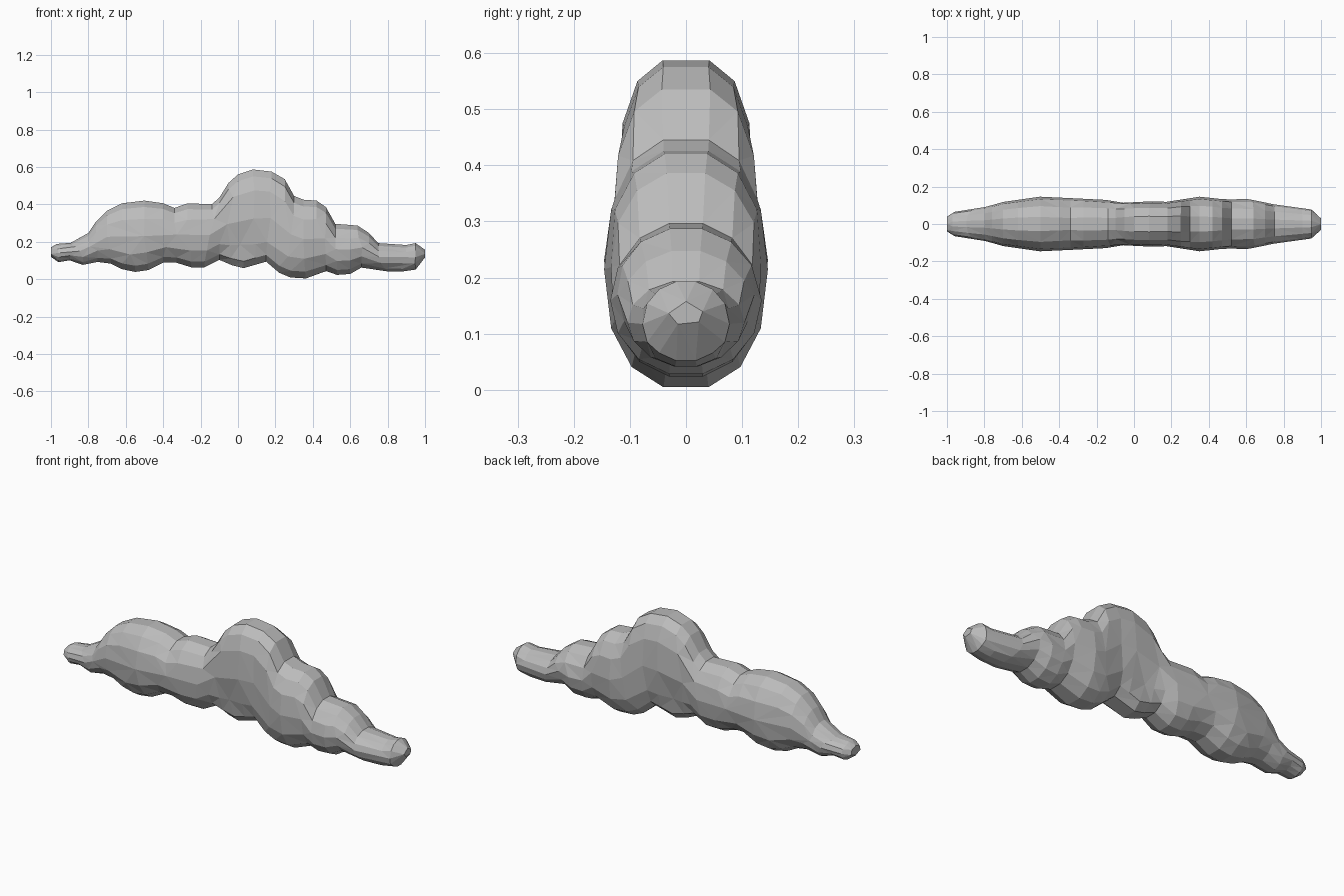
import bpy
import bmesh
import math

SIDES = 14

if "Cube" in bpy.data.objects:
    bpy.data.objects.remove(bpy.data.objects["Cube"], do_unlink=True)

# Silhouette curves of the cloud: (x, value)
upper_edge = [(-1, .17), (-.97, .19), (-.9, .195), (-.86, .215), (-.8, .25),
              (-.76, .31), (-.7, .37), (-.62, .41), (-.5, .425), (-.4, .41),
              (-.34, .385), (-.27, .41), (-.14, .405), (-.1, .44), (-.05, .52),
              (0, .565), (.08, .592), (.18, .58), (.25, .54), (.3, .45),
              (.35, .43), (.42, .425), (.47, .39), (.52, .3), (.64, .29),
              (.7, .25), (.75, .195), (.9, .185), (.95, .195), (1, .155)]
lower_edge = [(-1, .12), (-.96, .09), (-.9, .1), (-.83, .075), (-.75, .09),
              (-.68, .08), (-.62, .05), (-.55, .035), (-.48, .045), (-.4, .085),
              (-.33, .085), (-.25, .06), (-.18, .06), (-.1, .1), (-.03, .07),
              (.03, .055), (.1, .075), (.15, .09), (.22, .03), (.28, .005),
              (.36, 0), (.42, .02), (.47, .04), (.53, .02), (.6, .025),
              (.66, .06), (.8, .04), (.88, .04), (.95, .05), (1, .115)]
half_depth = [(-1, .04), (-.96, .065), (-.8, .09), (-.7, .118), (-.5, .146),
              (-.15, .13), (-.07, .115), (.1, .122), (.17, .118), (.35, .146),
              (.5, .13), (.6, .135), (.75, .105), (.95, .077), (1, .03)]


def value_at(curve, x):
    """Linear interpolation along one of the silhouette curves."""
    for (start, first), (end, second) in zip(curve, curve[1:]):
        if x <= end:
            return first + (second - first) * (x - start) / (end - start)
    return curve[-1][1]


def rounded(value, power):
    return math.copysign(abs(value) ** power, value)


def section(mesh, x):
    """One ring of the cloud; tall rings get straighter sides."""
    low, high = value_at(lower_edge, x), value_at(upper_edge, x)
    depth = value_at(half_depth, x)
    middle, height = (low + high) / 2, (high - low) / 2
    power = 2 / (2 + min(1, max(0, height / depth - 1) * .7))
    ring = []
    for i in range(SIDES):
        angle = math.tau * i / SIDES
        y = depth * rounded(math.cos(angle), power)
        z = middle + height * rounded(math.sin(angle), power)
        # Shallow crease between the tall puff and the small puffs below it
        y *= 1 - .2 * math.exp(-((x - .02) / .1) ** 2 - ((z - .17) / .09) ** 2)
        ring.append(mesh.verts.new((x, y, z)))
    return ring


# Loft the rings into one closed body
body = bmesh.new()
stations = sorted({x for x, _ in upper_edge + lower_edge})
rings = [section(body, x) for x in stations]
for near, far in zip(rings, rings[1:]):
    for i in range(SIDES):
        j = (i + 1) % SIDES
        body.faces.new((near[i], near[j], far[j], far[i]))
body.faces.new(rings[0])
body.faces.new(rings[-1])
bmesh.ops.recalc_face_normals(body, faces=body.faces)
bmesh.ops.triangulate(body, faces=body.faces)

data = bpy.data.meshes.new("cloud_body")
body.to_mesh(data)
body.free()
cloud = bpy.data.objects.new("cloud_body", data)
bpy.context.collection.objects.link(cloud)

# Coarse irregular facets
facets = cloud.modifiers.new("facets", 'DECIMATE')
facets.ratio = .5

# Plain grey surface
grey = bpy.data.materials.new("cloud_grey")
grey.use_nodes = True
colour = (.5, .5, .5, 1)
grey.diffuse_color = colour
shader = next(n for n in grey.node_tree.nodes if n.type == 'BSDF_PRINCIPLED')
shader.inputs["Base Color"].default_value = colour
data.materials.append(grey)
